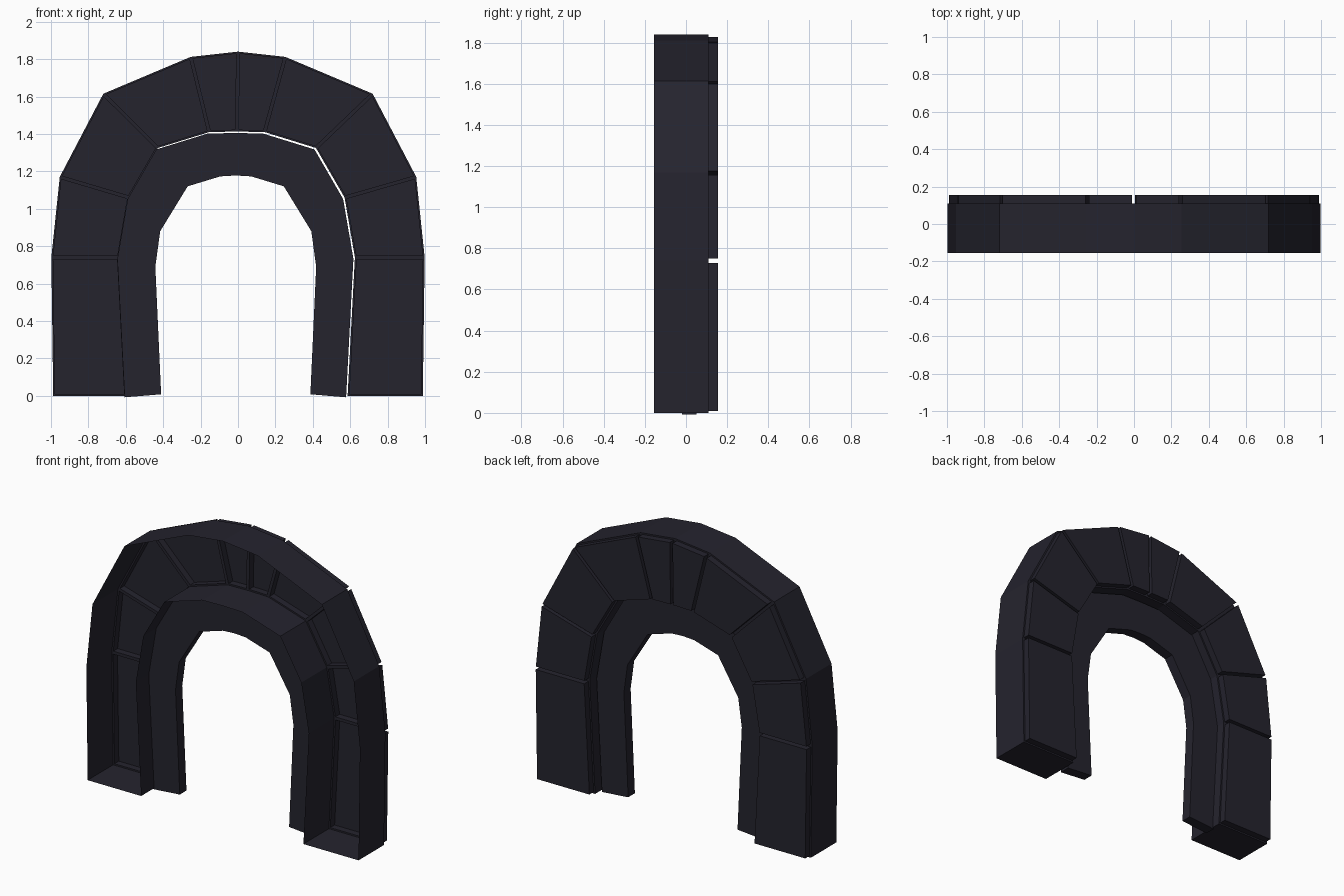
import bpy
import bmesh

if "Cube" in bpy.data.objects:
    bpy.data.objects.remove(bpy.data.objects["Cube"])

# One dark slate colour
slate = bpy.data.materials.new("dark_slate")
slate.use_nodes = True
colour = (0.018, 0.017, 0.027, 1)
slate.diffuse_color = colour
slate.node_tree.nodes["Principled BSDF"].inputs["Base Color"].default_value = colour

FRONT, BACK, STONE_DEPTH, JOINT = -0.155, 0.11, 0.045, 0.01

# Half profiles (x, z) from the foot to the crown
stone_outer = [(.988, 0), (.998, .74), (.953, 1.17), (.72, 1.615), (.253, 1.812), (0, 1.84)]
stone_inner = [(.592, 0), (.631, .74), (.576, 1.06), (.423, 1.325), (.148, 1.41), (0, 1.413)]
ring_inner = [(.399, .008), (.43, .69), (.404, .88), (.257, 1.12), (.083, 1.173), (0, 1.178)]


def arch(half, dx=0, dz=0):
    """Mirror a half profile into a full arch path."""
    full = half + [(-x, z) for x, z in reversed(half[:-1])]
    return [(x + dx, z + dz) for x, z in full]


def row(bm, path, y):
    return [bm.verts.new((x, y, z)) for x, z in path]


def strip(bm, a, b):
    return [bm.faces.new((a[i], a[i + 1], b[i + 1], b[i])) for i in range(len(a) - 1)]


def finish(bm, name):
    mesh = bpy.data.meshes.new(name)
    bm.to_mesh(mesh)
    bm.free()
    mesh.materials.append(slate)
    bpy.context.collection.objects.link(bpy.data.objects.new(name, mesh))


def arch_channel(name, outer, inner, front, back, front_closed):
    """Arch band with side walls, feet and a back; the front is optional."""
    bm = bmesh.new()
    of, ob = row(bm, outer, front), row(bm, outer, back)
    nf, nb = row(bm, inner, front), row(bm, inner, back)
    strip(bm, of, ob)
    strip(bm, nb, nf)
    panels = strip(bm, ob, nb)
    if front_closed:
        strip(bm, nf, of)
    for i in (0, -1):
        bm.faces.new((of[i], ob[i], nb[i], nf[i]))
    bmesh.ops.recalc_face_normals(bm, faces=bm.faces)
    return bm, panels


# Hollow outer arch, open at the front, with stones pushed out of its back
bm, stones = arch_channel("stone_arch", arch(stone_outer), arch(stone_inner, -.006),
                          FRONT, BACK, False)
if stones[0].normal.y < 0:
    bmesh.ops.reverse_faces(bm, faces=bm.faces)
bmesh.ops.inset_individual(bm, faces=stones, thickness=JOINT, use_even_offset=True)
for stone in stones:
    out = bmesh.ops.extrude_discrete_faces(bm, faces=[stone])["faces"]
    bmesh.ops.translate(bm, vec=(0, STONE_DEPTH, 0), verts=out[0].verts)
finish(bm, "stone_arch")

# Thin inner frame set inside the opening
bm, _ = arch_channel("inner_frame", arch(stone_inner, -.014, -.008),
                     arch(ring_inner, -.012), -.02, .05, True)
finish(bm, "inner_frame")
